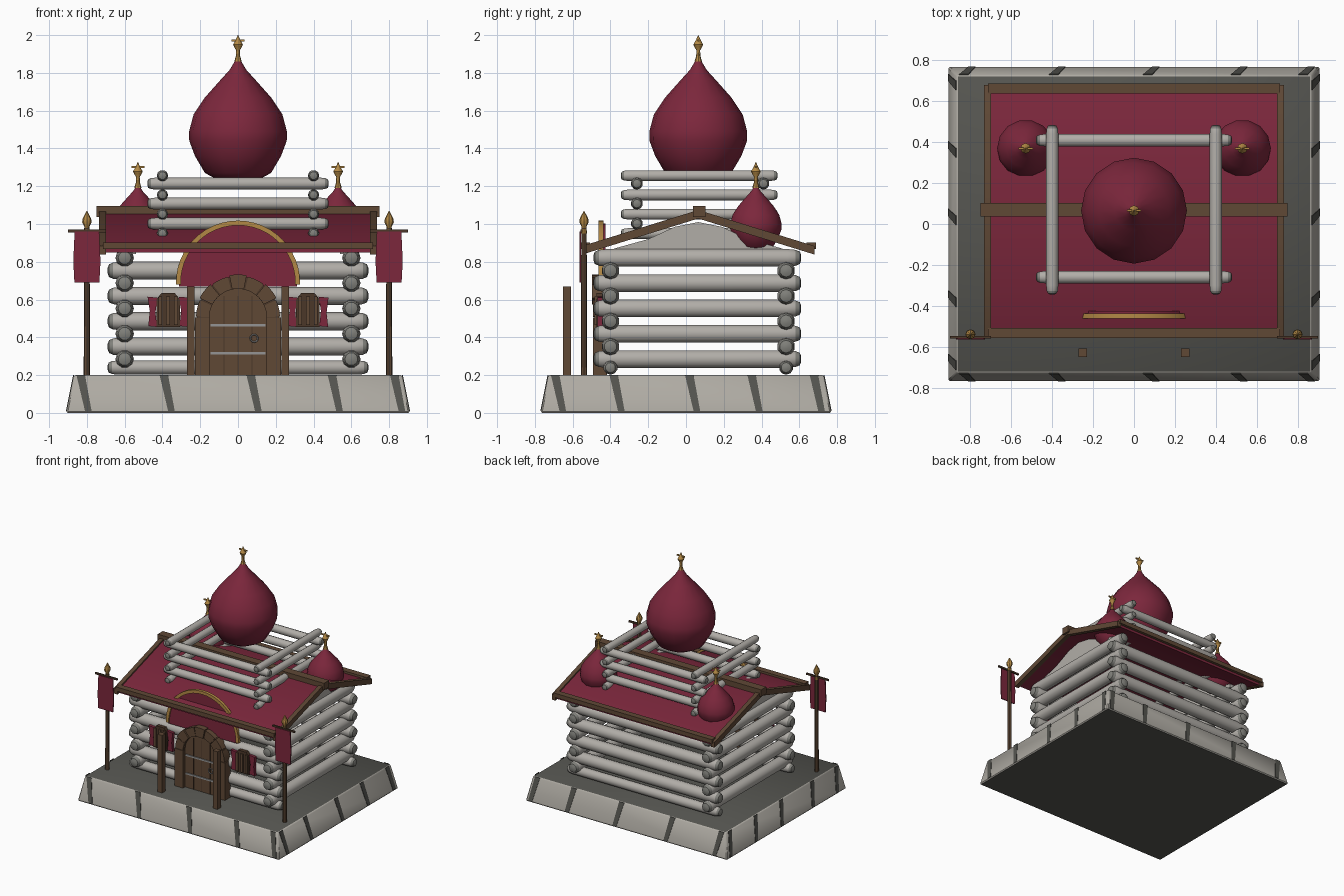
import bpy, bmesh
from math import sin, cos, pi
from mathutils import Matrix, Vector

cube = bpy.data.objects.get("Cube")
if cube:
    bpy.data.objects.remove(cube, do_unlink=True)


def material(name, rgb):
    m = bpy.data.materials.new(name)
    m.use_nodes = True
    m.diffuse_color = (*rgb, 1)
    m.node_tree.nodes["Principled BSDF"].inputs["Base Color"].default_value = (*rgb, 1)
    return m


RED = material("crimson", (0.2, 0.02, 0.045))
LOG = material("pale log", (0.44, 0.42, 0.39))
CAP = material("log end", (0.22, 0.22, 0.2))
STONE = material("light stone", (0.42, 0.4, 0.36))
DARK = material("dark stone", (0.09, 0.09, 0.08))
WOOD = material("brown wood", (0.115, 0.065, 0.036))
DOOR = material("dark wood", (0.07, 0.038, 0.022))
GOLD = material("gold", (0.45, 0.25, 0.06))
IRON = material("iron", (0.3, 0.3, 0.3))
made = []


def finish(name, bm, *mats):
    bmesh.ops.recalc_face_normals(bm, faces=bm.faces)
    me = bpy.data.meshes.new(name)
    bm.to_mesh(me)
    bm.free()
    for m in mats:
        me.materials.append(m)
    ob = bpy.data.objects.new(name, me)
    bpy.context.collection.objects.link(ob)
    made.append(ob)
    return ob


def box(name, centre, size, mat):
    bm = bmesh.new()
    bmesh.ops.create_cube(bm, size=1, matrix=Matrix.Translation(centre) @ Matrix.Diagonal((*size, 1)))
    return finish(name, bm, mat)


def prism(name, pts, axis, lo, hi, mat):
    """Extrude a profile given in (x or y, z) along the other horizontal axis."""
    bm = bmesh.new()
    rings = [[bm.verts.new((d, a, z) if axis == "X" else (a, d, z)) for a, z in pts] for d in (lo, hi)]
    for r in rings:
        bm.faces.new(r)
    n = len(pts)
    for i in range(n):
        j = (i + 1) % n
        bm.faces.new((rings[0][i], rings[0][j], rings[1][j], rings[1][i]))
    return finish(name, bm, mat)


def lathe(name, profile, loc, mat, sides=12, axis="Z", caps=None):
    """Spin (radius, height) pairs around an axis; caps colours the end bands."""
    bm = bmesh.new()
    turn = {"Z": Matrix(), "X": Matrix.Rotation(pi / 2, 4, "Y"), "Y": Matrix.Rotation(pi / 2, 4, "X")}[axis]
    place = Matrix.Translation(loc) @ turn
    rings = [[bm.verts.new(place @ Vector((r * cos(2 * pi * i / sides), r * sin(2 * pi * i / sides), h)))
              for i in range(sides)] for r, h in profile]
    bm.faces.new(rings[0])
    bm.faces.new(rings[-1])
    for k in range(len(rings) - 1):
        for i in range(sides):
            j = (i + 1) % sides
            bm.faces.new((rings[k][i], rings[k][j], rings[k + 1][j], rings[k + 1][i]))
    if caps:
        inner = profile[2][1]
        for f in bm.faces:
            c = place.inverted() @ f.calc_center_median()
            f.material_index = int(abs(c.z) > abs(inner))
    return finish(name, bm, mat, *([caps] if caps else []))


def log(name, centre, half, r, axis):
    p = [(r * 0.3, half), (r * 0.7, half - r * 0.15), (r * 0.9, half - r * 0.6), (r, half - r * 1.5)]
    return lathe(name, [(a, -h) for a, h in p] + p[::-1], centre, LOG, 10, axis, CAP)


def arc(r, cz, a0, a1, n, cx=0):
    return [(cx + r * cos(a0 + (a1 - a0) * i / n), cz + r * sin(a0 + (a1 - a0) * i / n)) for i in range(n + 1)]


def finial(name, x, y, z, s):
    lathe(name, [(0.02 * s, 0), (0.011 * s, 0.03 * s), (0.01 * s, 0.06 * s), (0.022 * s, 0.08 * s),
                 (0.026 * s, 0.09 * s), (0.012 * s, 0.115 * s), (0.001, 0.14 * s)], (x, y, z), GOLD, 8)


# Stone plinth with dark top and bottom
W, D, IN, H = 0.91, 0.77, 0.04, 0.2
bm = bmesh.new()
bmesh.ops.create_cube(bm, size=2)
for v in bm.verts:
    k = IN if v.co.z > 0 else 0
    v.co = (v.co.x * (W - k), v.co.y * (D - k), H if v.co.z > 0 else 0)
bmesh.ops.bevel(bm, geom=list(bm.edges), offset=0.008, segments=1, affect="EDGES")
bm.normal_update()
for f in bm.faces:
    f.material_index = int(abs(f.normal.z) > 0.95)
finish("plinth", bm, STONE, DARK)

# Slanted mortar joints on all four sides
for s in (-1, 1):
    for axis, half, spots in (("Y", D, (-0.83, -0.39, 0.07, 0.5, 0.83)), ("X", W, (-0.69, -0.38, 0.02, 0.35, 0.68))):
        for t in spots:
            prof = [(t - 0.025, H), (t + 0.02, H), (t + 0.055, 0.01), (t + 0.02, 0.01)]
            j = prism("mortar_joint", prof, axis, half - 0.002, half + 0.003, DARK)
            for v in j.data.vertices:
                i = 1 if axis == "Y" else 0
                v.co[i] = s * (v.co[i] - IN * v.co.z / H)

# Log walls
CY = 0.065
for k in range(5):
    for s in (-1, 1):
        log("side_wall_log", (s * 0.6, 0.06, 0.285 + 0.134 * k), 0.55, 0.049, "Y")
        log("cross_wall_log", (0, 0.065 + s * 0.465, max(0.24, 0.217 + 0.134 * k)), 0.69, 0.048 if k else 0.038, "X")

# Gables
for s in (-1, 1):
    prism("gable", [(-0.38, 0.84), (-0.38, 0.87), (-0.2, 0.92), (-0.06, 0.985), (CY, 1.01), (0.19, 0.985),
                    (0.33, 0.92), (0.51, 0.87), (0.51, 0.84)], "X", s * 0.54, s * 0.61, LOG)


# Roof, verge boards, eaves and ridge
def chevron(reach, lift, thick):
    ends = [(CY - reach, -0.31 * reach), (CY, 0), (CY + reach, -0.31 * reach)]
    top = [(y, 1.062 + z + lift) for y, z in ends]
    return top + [(y, z - thick) for y, z in top[::-1]]


prism("roof", chevron(0.6, 0, 0.028), "X", -0.71, 0.71, RED)
for s in (-1, 1):
    prism("verge_board", chevron(0.615, 0.012, 0.045), "X", s * 0.7, s * 0.735, WOOD)
    box("eave_beam", (0, CY + s * 0.598, 0.885), (1.43, 0.05, 0.034), WOOD)
box("ridge_beam", (0, CY + 0.005, 1.066), (1.5, 0.066, 0.056), WOOD)

# Open log crib above the roof
for k in range(4):
    for s in (-1, 1):
        log("crib_side_log", (s * 0.4, 0.07, 0.95 + 0.102 * k), 0.415, 0.03, "Y")
        if k < 3:
            log("crib_cross_log", (0, 0.075 + s * 0.335, 1.002 + 0.106 * k), 0.48, 0.032, "X")

# Onion domes
ONION = [(0.1, 1.23), (0.175, 1.27), (0.228, 1.36), (0.258, 1.44), (0.259, 1.49), (0.235, 1.58),
         (0.175, 1.67), (0.095, 1.76), (0.045, 1.815), (0.012, 1.87)]
lathe("main_dome", ONION, (0, CY, 0), RED, 16)
finial("main_finial", 0, CY, 1.86, 1)
box("main_finial_bar", (0, CY, 1.972), (0.07, 0.01, 0.01), GOLD)
for s in (-1, 1):
    lathe("small_dome", [(r * 0.54, 0.87 + (z - 1.25) * 0.54) for r, z in ONION], (s * 0.53, 0.37, 0), RED, 14)
    finial("small_finial", s * 0.53, 0.37, 1.19, 0.98)
    box("small_finial_bar", (s * 0.53, 0.37, 1.302), (0.07, 0.01, 0.01), GOLD)

# Arched entrance panel with gold trim
prism("entrance_panel", arc(0.312, 0.69, 0, pi, 24) + [(-0.312, 0.67), (0.312, 0.67)], "Y", -0.45, -0.425, RED)
prism("gold_arch", arc(0.328, 0.69, -0.03, pi + 0.03, 24) + arc(0.303, 0.69, pi + 0.03, -0.03, 24),
      "Y", -0.462, -0.438, GOLD)

# Door with iron bands, handle and block surround
CZ = 0.505
prism("door", arc(0.155, CZ, 0, pi, 16) + [(-0.155, H), (0.155, H)], "Y", -0.465, -0.42, WOOD)
for x in (-0.075, 0, 0.075):
    box("door_plank_gap", (x, -0.466, 0.41), (0.005, 0.006, 0.42), DOOR)
for z in (0.315, 0.465):
    box("door_band", (0, -0.468, z), (0.29, 0.008, 0.013), IRON)
bpy.ops.mesh.primitive_torus_add(location=(0.085, -0.474, 0.395), rotation=(pi / 2, 0, 0), major_radius=0.02,
                                 minor_radius=0.004, major_segments=12, minor_segments=6)
handle = bpy.context.object
handle.name = "door_handle"
handle.data.materials.append(IRON)
for s in (-1, 1):
    box("door_jamb", (s * 0.189, -0.455, 0.353), (0.075, 0.075, 0.305), WOOD)
N = 7
for k in range(N):
    a, b = pi * k / N + 0.02, pi * (k + 1) / N - 0.02
    grow = 0.006 * (k % 2)
    prism("arch_block", arc(0.222 + grow, CZ, a, b, 3) + arc(0.152, CZ, b, a, 3), "Y", -0.492 - grow, -0.42, WOOD)
prism("arch_backing", arc(0.218, CZ, 0, pi, 16) + arc(0.152, CZ, pi, 0, 16), "Y", -0.485, -0.42, DOOR)

for s in (-1, 1):
    # Porch posts
    box("porch_post", (s * 0.25, -0.63, 0.435), (0.042, 0.042, 0.47), WOOD)

    # Shuttered windows
    x = s * 0.37
    prism("window_frame", [(x - 0.062, 0.455), (x + 0.062, 0.455), (x + 0.062, 0.6), (x + 0.035, 0.635),
                           (x - 0.035, 0.635), (x - 0.062, 0.6)], "Y", -0.475, -0.43, DOOR)
    for t in (-0.042, 0, 0.042):
        box("window_slat", (x + t, -0.478, 0.54), (0.02, 0.012, 0.15), WOOD)
    for t in (-1, 1):
        c = x + t * 0.083
        prism("shutter", [(c - 0.022, 0.46), (c + 0.024, 0.455), (c + 0.016, 0.53), (c + 0.026, 0.61),
                          (c - 0.026, 0.615), (c - 0.014, 0.54)], "Y", -0.468, -0.44, RED)

    # Banner poles
    x = s * 0.8
    lathe("banner_pole", [(0.017, 0.2), (0.014, 0.98)], (x, -0.54, 0), WOOD, 8)
    lathe("banner_spike", [(0.016, 0.95), (0.013, 0.985), (0.025, 1.01), (0.022, 1.03), (0.001, 1.07)],
          (x, -0.54, 0), GOLD, 8)
    box("banner_bar", (x, -0.553, 0.963), (0.2, 0.012, 0.014), DOOR)
    prism("banner", [(x - 0.065, 0.96), (x + 0.065, 0.96), (x + 0.072, 0.8), (x + 0.066, 0.69), (x - 0.066, 0.69),
                     (x - 0.072, 0.8)], "Y", -0.564, -0.556, RED)

# Smooth the round parts, keep hard edges
bpy.ops.object.select_all(action="DESELECT")
for ob in made + [handle]:
    ob.select_set(True)
bpy.context.view_layer.objects.active = handle
bpy.ops.object.shade_smooth_by_angle(angle=0.7)
